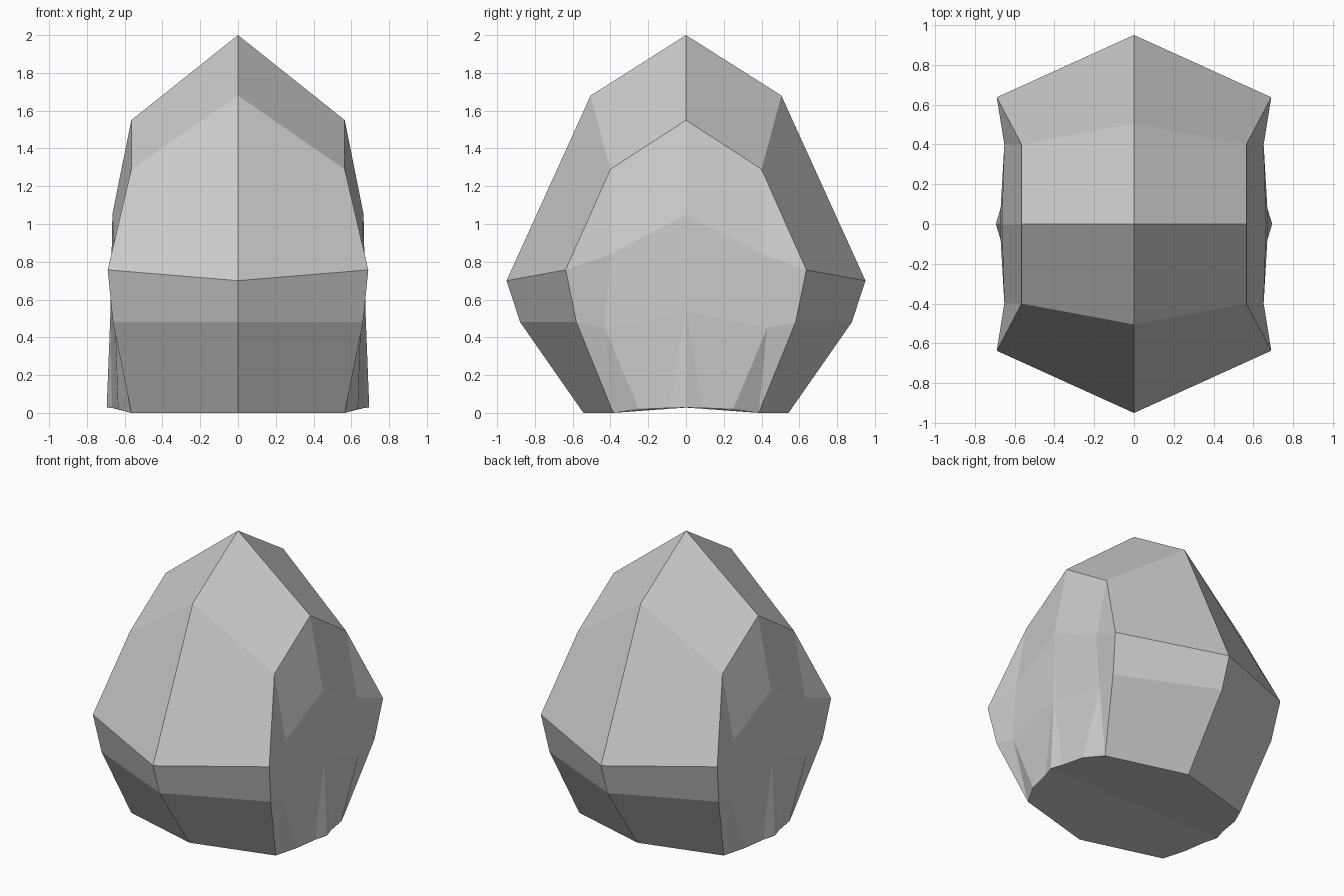
import bpy, bmesh

if "Cube" in bpy.data.objects:
    bpy.data.objects.remove(bpy.data.objects["Cube"])

# One quarter of the faceted body; the rest comes from mirroring
points = {
    # profile on the centre line
    "m0": (0, 0, 2), "m1": (0, .505, 1.68), "m2": (0, .95, .70),
    "m3": (0, .878, .48), "m4": (0, .543, 0), "m5": (0, 0, .028),
    # rim of the side panel
    "s0": (.565, 0, 1.55), "s1": (.565, .40, 1.29), "s2": (.69, .637, .757),
    "s3": (.662, .58, .48), "s4": (.565, .385, 0),
    # inside of the side panel
    "i0": (.665, 0, 1.05), "i1": (.652, .40, .84), "i2": (.65, .43, .45),
    "c": (.675, 0, .54),
    # lower edge of the side panel
    "b0": (.695, 0, .028), "b1": (.667, .09, .026), "b2": (.635, .25, .02),
}
faces = [
    "m0 m1 s1 s0", "m1 m2 s2 s1", "m2 m3 s3 s2", "m3 m4 s4 s3",
    "m4 m5 b0 b1 b2 s4",
    "s0 s1 i1 i0", "s1 s2 i1", "s2 s3 i2 i1", "s3 s4 i2", "s4 b2 i2",
    "i0 i1 i2 c", "c i2 b2 b1", "c b1 b0",
]

bm = bmesh.new()
for sx in (1, -1):
    for sy in (1, -1):
        verts = {k: bm.verts.new((x * sx, y * sy, z))
                 for k, (x, y, z) in points.items()}
        for f in faces:
            bm.faces.new([verts[k] for k in f.split()])

# Weld the quarters into one closed solid
bmesh.ops.remove_doubles(bm, verts=bm.verts, dist=0.0005)
bmesh.ops.recalc_face_normals(bm, faces=bm.faces)
mesh = bpy.data.meshes.new("faceted_body")
bm.to_mesh(mesh)
bm.free()
body = bpy.data.objects.new("faceted_body", mesh)
bpy.context.collection.objects.link(body)
